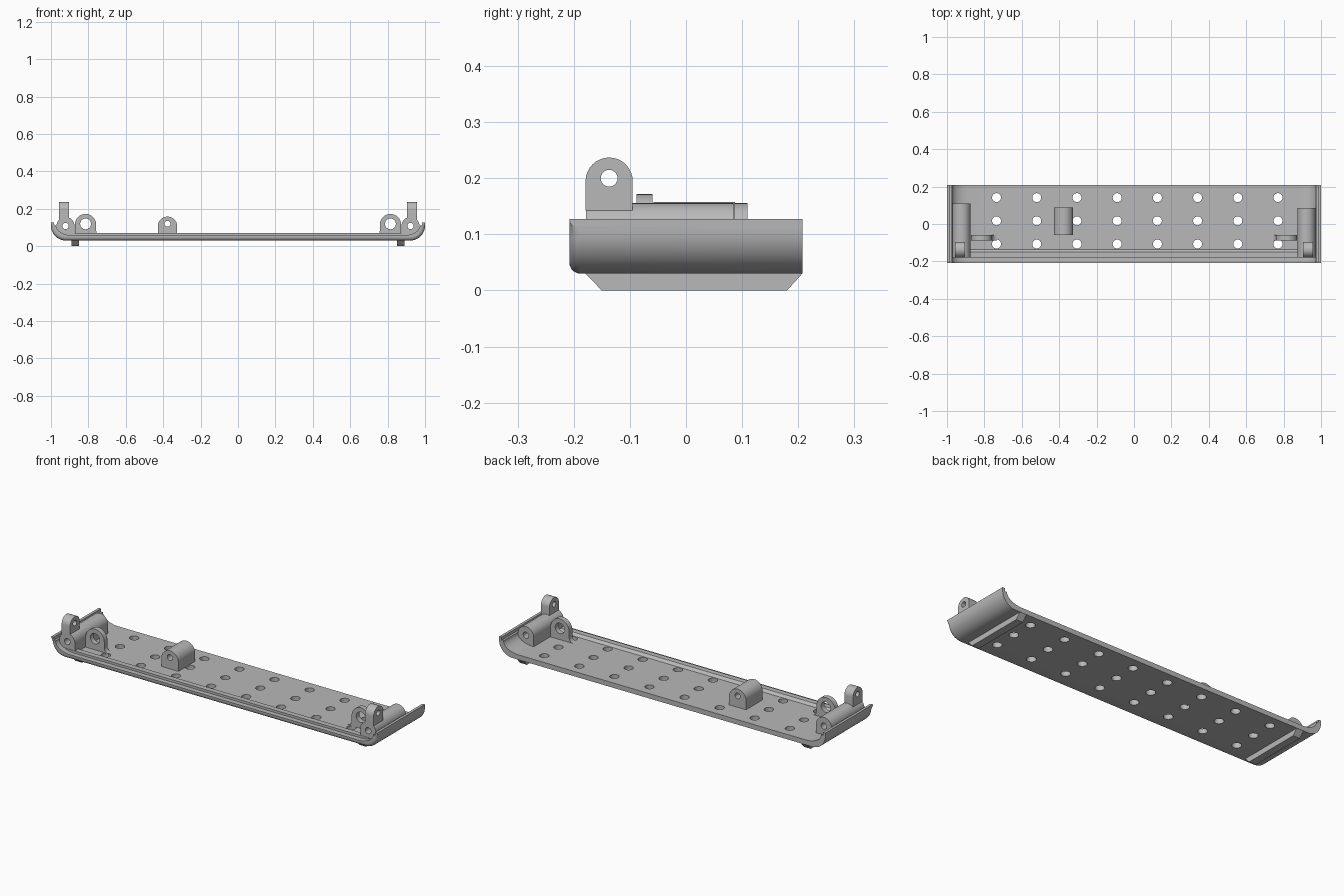
import bpy, bmesh
from math import sin, cos, pi, radians
from mathutils import Vector

if "Cube" in bpy.data.objects:
    bpy.data.objects.remove(bpy.data.objects["Cube"])

grey = bpy.data.materials.new("plain grey")
grey.use_nodes = True
colour = (0.48, 0.48, 0.48, 1)
grey.diffuse_color = colour
grey.node_tree.nodes["Principled BSDF"].inputs["Base Color"].default_value = colour


def arc(cx, cz, rx, rz, start, end, steps=16):
    angles = [radians(start + (end - start) * i / steps) for i in range(steps + 1)]
    return [(cx + rx * cos(a), cz + rz * sin(a)) for a in angles]


def prism(name, outline, axis, low, high, round_edge=None):
    """Extrude an outline along x (outline is y, z) or y (outline is x, z)."""
    place = (lambda p, d: (d, p[0], p[1])) if axis == "x" else (lambda p, d: (p[0], d, p[1]))
    bm = bmesh.new()
    face = bm.faces.new([bm.verts.new(place(p, low)) for p in outline])
    moved = bmesh.ops.extrude_face_region(bm, geom=[face])["geom"]
    shift = Vector(place((0, 0), high - low))
    bmesh.ops.translate(bm, vec=shift, verts=[g for g in moved if isinstance(g, bmesh.types.BMVert)])
    bmesh.ops.recalc_face_normals(bm, faces=bm.faces)
    if round_edge:
        edges = [e for e in bm.edges if all(round_edge(v.co) for v in e.verts)]
        bmesh.ops.bevel(bm, geom=edges, offset=0.02, segments=5, profile=0.5, affect="EDGES")
    mesh = bpy.data.meshes.new(name)
    bm.to_mesh(mesh)
    bm.free()
    obj = bpy.data.objects.new(name, mesh)
    bpy.context.collection.objects.link(obj)
    mesh.materials.append(grey)
    return obj


def drill(obj, axis, holes, low, high):
    """Cut round holes, each given as centre and radius, through a part."""
    for u, v, r in holes:
        if axis == "z":
            bpy.ops.mesh.primitive_cylinder_add(vertices=24, radius=r, depth=high - low,
                                                location=(u, v, (low + high) / 2))
            cutter = bpy.context.object
        else:
            cutter = prism("cutter", arc(u, v, r, r, 0, 345, 23), axis, low, high)
        cutter.hide_render = True
        mod = obj.modifiers.new("hole", "BOOLEAN")
        mod.operation, mod.solver, mod.object = "DIFFERENCE", "EXACT", cutter
        bpy.context.view_layer.objects.active = obj
        bpy.ops.object.modifier_apply(modifier=mod.name)
        bpy.data.objects.remove(cutter)


def arch(c, z, r, base):
    return [(c + r, base)] + arc(c, z, r, r, 0, 180) + [(c - r, base)]


parts = []
FLOOR = 0.057

# Tray: flat floor with curved ends and a thin lip on each end wall
outer = [(1, 0.127)] + arc(0.92, 0.11, 0.08, 0.08, 0, -90)
inner = arc(0.88, 0.11, 0.093, 0.11 - FLOOR, -90, 0) + [(0.985, 0.11), (0.985, 0.127)]
half = outer[::-1] + [(x, z) for x, z in inner[::-1]]
profile = half + [(-x, z) for x, z in half[::-1]]


def on_outside(co):
    curve = (abs(co.x) - 0.92) ** 2 + (co.z - 0.11) ** 2 > 0.0795 ** 2
    return co.y < -0.2 and co.z < 0.111 and curve and (co.z < 0.04 or abs(co.x) > 0.92) \
        and not (co.z > 0.105 and abs(co.x) < 0.99)


tray = prism("tray", profile, "y", -0.208, 0.208, on_outside)
holes = [(-0.735 + 0.215 * i, y, 0.024) for i in range(8) for y in (-0.107, 0.017, 0.141)]
drill(tray, "z", holes, 0, 0.1)
parts.append(tray)

# Raised rail along the front of the floor
parts.append(prism("front_rail", [(-0.18, 0.05), (-0.18, 0.07), (-0.15, 0.07),
                                  (-0.135, FLOOR), (-0.135, 0.05)], "x", -0.93, 0.93))

for side, s, back in (("left", 1, 0.085), ("right", -1, 0.11)):
    # Foot runner with sloping ends
    parts.append(prism(side + "_foot", [(-0.18, 0.031), (-0.15, 0), (0.18, 0), (0.208, 0.031)],
                       "x", s * 0.87 - 0.021, s * 0.87 + 0.021))

    # Round-topped hinge barrel with a bore, blended to the end wall
    barrel = prism(side + "_barrel", arch(s * 0.922, 0.108, 0.048, 0.05), "y", -0.178, back)
    drill(barrel, "y", [(s * 0.922, 0.108, 0.017)], -0.3, 0.3)
    parts.append(barrel)

    # Upright tab with a cross hole
    tab = prism(side + "_tab", arch(-0.137, 0.195, 0.042, 0.143), "x", s * 0.93 - 0.026, s * 0.93 + 0.026)
    drill(tab, "x", [(-0.137, 0.2, 0.015)], -1.2, 1.2)
    parts.append(tab)

    # Thin ring bracket with a flared inner foot
    outline = [(0.872, 0.05)] + arc(0.815, 0.115, 0.057, 0.057, 0, 180)
    outline += arc(0.733, 0.082, 0.025, 0.025, 0, -90, 6) + [(0.733, 0.05)]
    ring = prism(side + "_ring_bracket", [(s * x, z) for x, z in outline], "y", -0.088, -0.06)
    drill(ring, "y", [(s * 0.815, 0.119, 0.029)], -0.2, 0.1)
    parts.append(ring)

# Bearing block standing on the floor
block = prism("bearing_block", arch(-0.377, 0.106, 0.052, 0.05), "y", -0.058, 0.087)
drill(block, "y", [(-0.377, 0.12, 0.016)], -0.2, 0.2)
parts.append(block)

# Smooth curves, sharp corners
bpy.ops.object.select_all(action="DESELECT")
for obj in parts:
    obj.select_set(True)
bpy.context.view_layer.objects.active = tray
bpy.ops.object.shade_smooth_by_angle(angle=radians(30))
